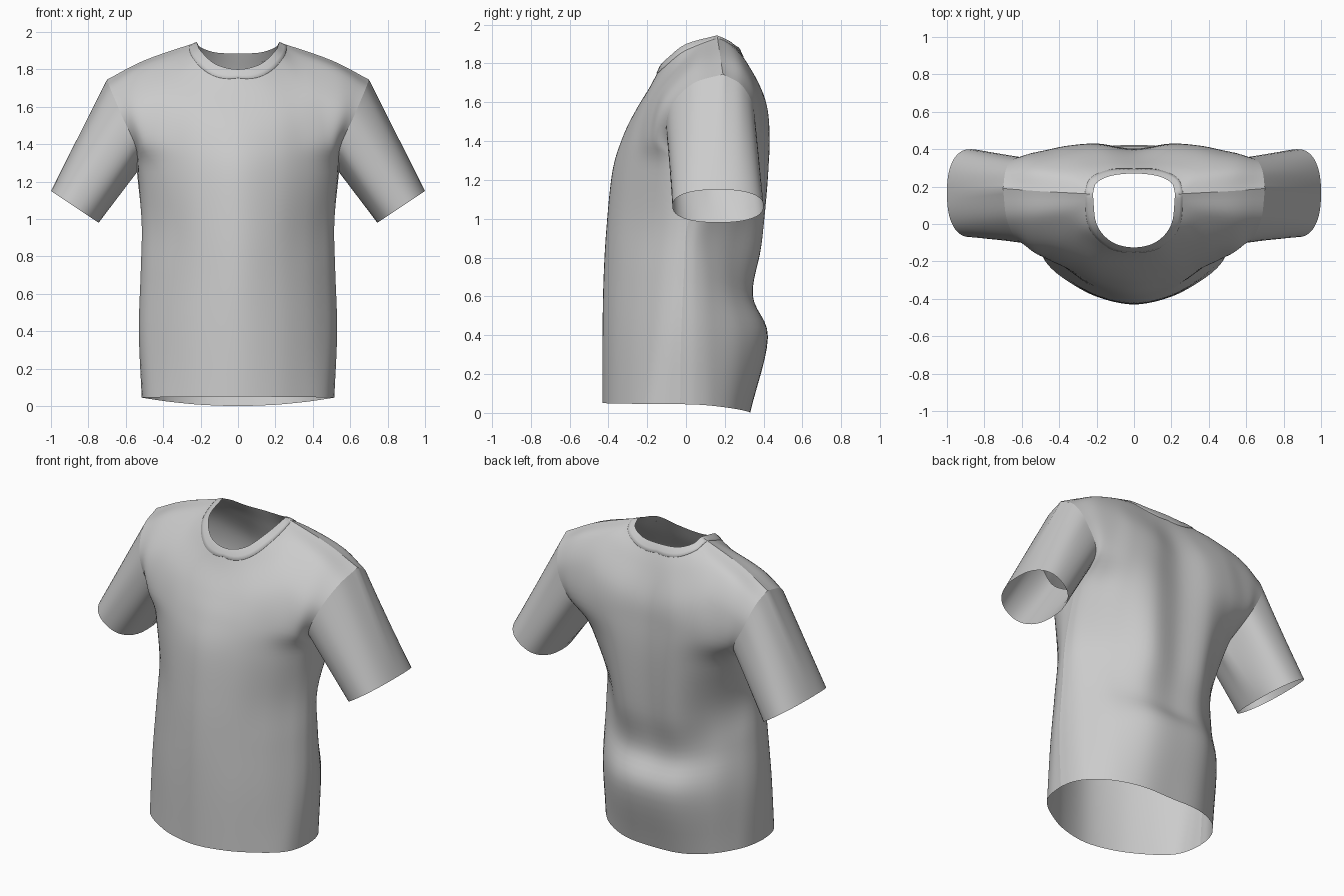
import bpy, math
from mathutils import Vector
from mathutils.bvhtree import BVHTree

if "Cube" in bpy.data.objects:
    bpy.data.objects.remove(bpy.data.objects["Cube"])

FRAC = (0, .38, .69, .89, .975, 1)      # spread of control columns, centre to side seam
SUB = 6                                 # fine steps per control step

# Rows below the armpit: half width, z at centre, z at side, then six depths
FRONT_LOW = [
    (.515, .05, .045, -.43, -.39, -.305, -.22, -.135, -.03),
    (.53, .40, .40, -.43, -.382, -.282, -.175, -.095, -.025),
    (.52, .68, .72, -.425, -.37, -.262, -.148, -.07, -.01),
    (.515, .95, .98, -.41, -.355, -.24, -.125, -.05, .01),
    (.54, 1.25, 1.25, -.378, -.327, -.23, -.13, -.035, .12)]
BACK_LOW = [
    (.515, .0, .045, .33, .32, .25, .145, .055, -.03),
    (.53, .39, .40, .422, .40, .288, .15, .06, -.025),
    (.52, .60, .72, .34, .335, .238, .13, .055, -.01),
    (.515, .86, .98, .375, .382, .252, .135, .07, .01),
    (.54, 1.20, 1.25, .40, .42, .35, .26, .19, .12)]

# Rows above the armpit, centre to armhole; the last row is neckline then shoulder seam
FRONT_TOP = [
    [(0, -.322, 1.43), (.2, -.29, 1.43), (.35, -.235, 1.42), (.46, -.19, 1.42), (.52, -.15, 1.40), (.545, -.075, 1.38)],
    [(0, -.258, 1.56), (.18, -.232, 1.58), (.32, -.182, 1.61), (.43, -.13, 1.65), (.55, -.12, 1.60), (.62, -.09, 1.55)],
    [(0, -.18, 1.69), (.15, -.145, 1.73), (.27, -.06, 1.795), (.36, .03, 1.84), (.54, .03, 1.782), (.68, .025, 1.69)],
    [(0, -.125, 1.80), (.12, -.095, 1.828), (.20, .0, 1.90), (.22, .16, 1.945), (.50, .175, 1.848), (.70, .19, 1.745)]]
BACK_TOP = [
    [(0, .40, 1.42), (.2, .43, 1.42), (.36, .415, 1.42), (.48, .385, 1.42), (.54, .36, 1.41), (.56, .33, 1.39)],
    [(0, .385, 1.58), (.18, .41, 1.60), (.33, .40, 1.63), (.44, .375, 1.66), (.56, .365, 1.62), (.645, .35, 1.56)],
    [(0, .325, 1.76), (.15, .33, 1.77), (.27, .31, 1.81), (.36, .28, 1.84), (.54, .29, 1.782), (.685, .29, 1.685)],
    [(0, .27, 1.885), (.12, .258, 1.89), (.20, .22, 1.918), (.22, .16, 1.945), (.50, .175, 1.848), (.70, .19, 1.745)]]


def spline(pts, t, breaks=(), sharp=0.0):
    """Smooth curve through pts; corners may be sharpened at the break indices."""
    n = len(pts)
    i = min(int(t), n - 2)
    f = t - i

    def tangent(k, ahead):
        fwd = pts[min(k + 1, n - 1)] - pts[min(k, n - 2)]
        bwd = pts[max(k, 1)] - pts[max(k - 1, 0)]
        mean = (fwd + bwd) / 2
        return mean.lerp(fwd if ahead else bwd, sharp) if k in breaks else mean

    a, b = pts[i], pts[i + 1]
    f2, f3 = f * f, f * f * f
    return (a * (2 * f3 - 3 * f2 + 1) + tangent(i, True) * (f3 - 2 * f2 + f)
            + b * (3 * f2 - 2 * f3) + tangent(i + 1, False) * (f3 - f2))


def panel_grid(low, top):
    """Fine grid of points for one torso panel, hem to shoulder, side to side."""
    half = [[Vector((w * f, y, zc + (zs - zc) * f * f)) for f, y in zip(FRAC, ys)]
            for w, zc, zs, *ys in low]
    half += [[Vector(p) for p in row] for row in top]
    rows = [[Vector((-p.x, p.y, p.z)) for p in reversed(row[1:])] + row for row in half]
    cols = list(zip(*rows))
    grid = []
    for r in range((len(rows) - 1) * SUB + 1):
        v = r / SUB
        ctrl = [spline(c, v, (4,) if k in (0, 10) else (), 1.0) for k, c in enumerate(cols)]
        corner = min(max(v - 7, 0), 1)
        grid.append([spline(ctrl, c / SUB, (2, 8), corner) for c in range(10 * SUB + 1)])
    return grid


def sheet(name, grid, flip=False, closed=False):
    """Smooth mesh object from rows of points."""
    n = len(grid[0])
    faces = []
    for r in range(len(grid) - 1):
        for c in range(n if closed else n - 1):
            d = (c + 1) % n
            q = (r * n + c, r * n + d, (r + 1) * n + d, (r + 1) * n + c)
            faces.append(q[::-1] if flip else q)
    mesh = bpy.data.meshes.new(name)
    mesh.from_pydata([p for row in grid for p in row], [], faces)
    mesh.polygons.foreach_set("use_smooth", [True] * len(faces))
    mesh.update()
    obj = bpy.data.objects.new(name, mesh)
    bpy.context.collection.objects.link(obj)
    return obj


# Torso panels
front = panel_grid(FRONT_LOW, FRONT_TOP)
back = panel_grid(BACK_LOW, BACK_TOP)
front_obj = sheet("front_panel", front)
back_obj = sheet("back_panel", back, flip=True)

# Sleeves: loft from the armhole edge to an oval cuff
arm_front = [row[-1] for row in front[4 * SUB:]][::-1]
arm_back = [row[-1] for row in back[4 * SUB:]]


def arc_fractions(pts):
    total = [0.0]
    for a, b in zip(pts, pts[1:]):
        total.append(total[-1] + (b - a).length)
    return [t / total[-1] for t in total]


armhole = arm_front + arm_back[1:-1]
angles = [math.pi * t for t in arc_fractions(arm_front)]
angles += [math.pi * (1 + t) for t in arc_fractions(arm_back)[1:-1]]


def rounded(v):
    return math.copysign(abs(v) ** .85, v)


cuff_mid = Vector((.8725, .165, 1.065))
cuff = [cuff_mid + Vector((.1275, 0, .085)) * rounded(math.cos(a))
        + Vector((0, -.235, 0)) * rounded(math.sin(a)) for a in angles]
rings = [[a.lerp(c, k / 16) for a, c in zip(armhole, cuff)] for k in range(17)]
sheet("right_sleeve", rings, closed=True)
sheet("left_sleeve", [[Vector((-p.x, p.y, p.z)) for p in r] for r in rings], flip=True, closed=True)

# Neckband: thin strip laid on the torso around the neckline
a, b = 2 * SUB, 8 * SUB
neck = front[-1][a:b + 1] + back[-1][a + 1:b][::-1]
verts, polys = [], []
for obj in (front_obj, back_obj):
    base = len(verts)
    verts += [v.co.copy() for v in obj.data.vertices]
    polys += [[base + i for i in p.vertices] for p in obj.data.polygons]
tree = BVHTree.FromPolygons(verts, polys)
band = [[] for _ in range(5)]
for p in neck:
    out = Vector((p.x, p.y - .08, 0)).normalized()
    width = .022 + .022 * abs(out.x)
    band[0].append(p.copy())
    for k, (reach, lift) in enumerate(((.3, .003), (.65, .003), (1, .003), (1.02, 0))):
        spot = p + out * width * reach
        hit, normal, _, _ = tree.ray_cast(Vector((spot.x, spot.y, 3)), Vector((0, 0, -1)))
        if hit is None:
            hit, normal = spot, Vector((0, 0, 1))
        if normal.z < 0:
            normal = -normal
        band[k + 1].append(hit + normal * lift)
sheet("neckband", band, flip=True, closed=True)
